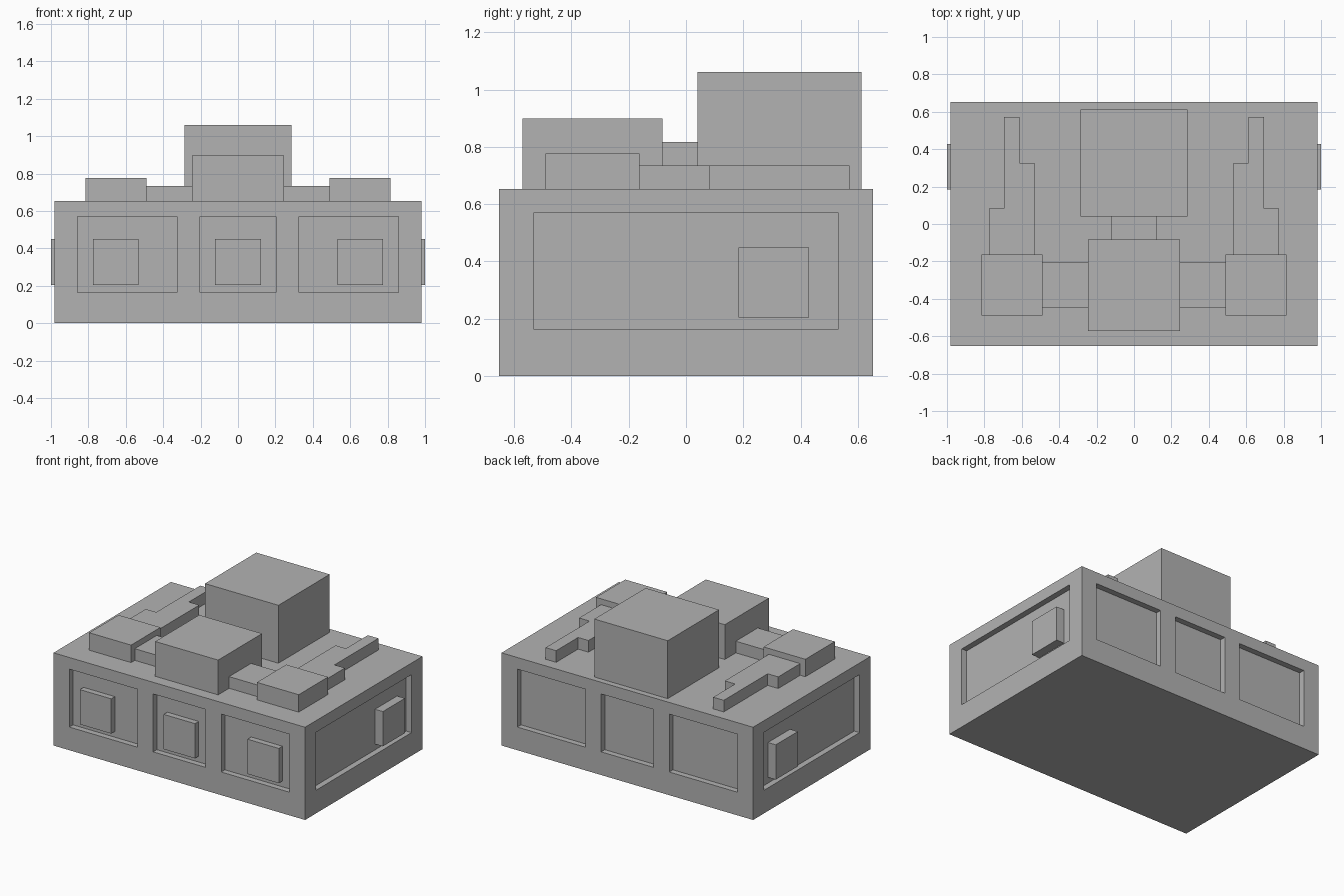
import bpy
import bmesh

if "Cube" in bpy.data.objects:
    bpy.data.objects.remove(bpy.data.objects["Cube"])

grey = bpy.data.materials.new("neutral_grey")
grey.diffuse_color = (0.45, 0.45, 0.45, 1)
grey.use_nodes = True
grey.node_tree.nodes["Principled BSDF"].inputs["Base Color"].default_value = grey.diffuse_color


def finish(name, bm):
    mesh = bpy.data.meshes.new(name)
    bmesh.ops.recalc_face_normals(bm, faces=bm.faces)
    bm.to_mesh(mesh)
    bm.free()
    mesh.materials.append(grey)
    obj = bpy.data.objects.new(name, mesh)
    bpy.context.collection.objects.link(obj)
    return obj


def boxes(name, ranges):
    """One object made of boxes given as (x0, x1, y0, y1, z0, z1)."""
    bm = bmesh.new()
    for x0, x1, y0, y1, z0, z1 in ranges:
        for v in bmesh.ops.create_cube(bm, size=1)["verts"]:
            v.co = ((x0 + x1) / 2 + v.co.x * (x1 - x0),
                    (y0 + y1) / 2 + v.co.y * (y1 - y0),
                    (z0 + z1) / 2 + v.co.z * (z1 - z0))
    return finish(name, bm)


def prism(name, outline, z0, z1):
    bm = bmesh.new()
    face = bm.faces.new([bm.verts.new((x, y, z0)) for x, y in outline])
    top = bmesh.ops.extrude_face_region(bm, geom=[face])["geom"]
    for v in top:
        if isinstance(v, bmesh.types.BMVert):
            v.co.z = z1
    return finish(name, bm)


HX, HY, TOP = 0.98, 0.653, 0.653   # base half sizes and height
DEPTH = 0.041                      # recess depth
PZ = (0.163, 0.571)                # recess heights
BZ = (0.204, 0.449)                # button heights

# Base block with recessed panels on all four sides
base = boxes("base_block", [(-HX, HX, -HY, HY, 0, TOP)])
cuts = []
for x0, x1 in ((-0.857, -0.327), (-0.204, 0.204), (0.327, 0.857)):
    cuts.append((x0, x1, -HY - 0.1, -HY + DEPTH, *PZ))
    cuts.append((x0, x1, HY - DEPTH, HY + 0.1, *PZ))
cuts.append((-HX - 0.1, -HX + DEPTH, -0.531, 0.531, *PZ))
cuts.append((HX - DEPTH, HX + 0.1, -0.531, 0.531, *PZ))
cutter = boxes("panel_cutter", cuts)
cutter.hide_render = True
cutter.hide_viewport = True
recess = base.modifiers.new("recessed_panels", "BOOLEAN")
recess.operation = "DIFFERENCE"
recess.solver = "EXACT"
recess.object = cutter

# Buttons in the front panels
for name, x in (("left", -0.653), ("middle", 0), ("right", 0.653)):
    boxes("front_button_" + name,
          [(x - 0.122, x + 0.122, -HY, -HY + DEPTH, *BZ)])

# Central blocks on the roof
boxes("tall_rear_block", [(-0.286, 0.286, 0.041, 0.612, TOP, 1.061)])
boxes("front_block", [(-0.245, 0.245, -0.571, -0.082, TOP, 0.898)])
boxes("centre_link", [(-0.122, 0.122, -0.082, 0.041, TOP, 0.816)])

# Mirrored side parts
rail = [(0.531, -0.163), (0.776, -0.163), (0.776, 0.082), (0.694, 0.082),
        (0.694, 0.571), (0.612, 0.571), (0.612, 0.327), (0.531, 0.327)]
for side, s in (("left", -1), ("right", 1)):
    def mirrored(name, x0, x1, *rest):
        boxes(side + "_" + name, [(min(s * x0, s * x1), max(s * x0, s * x1), *rest)])

    mirrored("side_button", HX - DEPTH, 1.0, 0.184, 0.429, *BZ)
    mirrored("low_block", 0.49, 0.816, -0.49, -0.163, TOP, 0.776)
    mirrored("cross_link", 0.245, 0.49, -0.449, -0.204, TOP, 0.735)
    prism(side + "_stepped_rail", [(s * x, y) for x, y in rail], TOP, 0.735)
